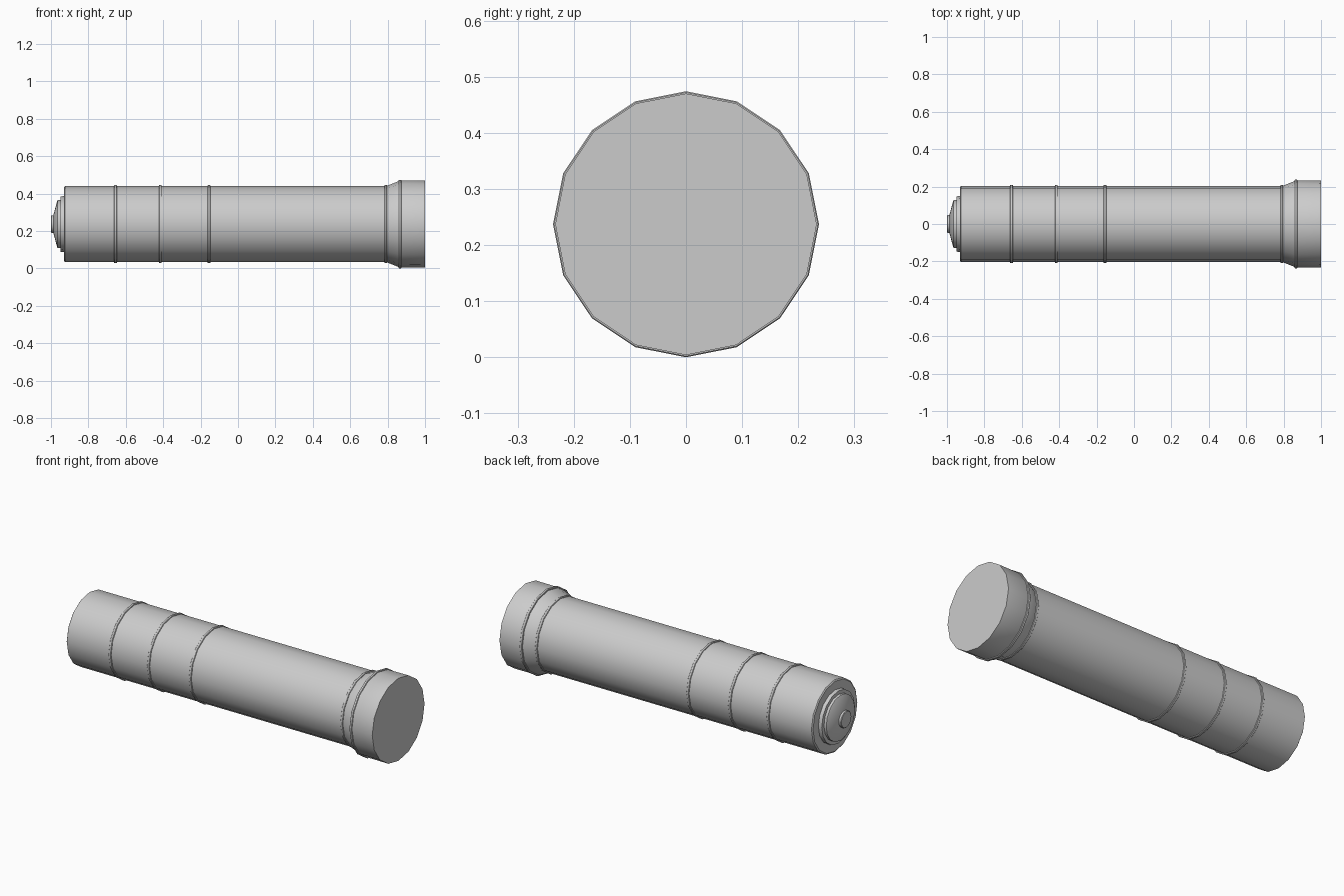
import bpy, bmesh
from math import sin, cos, pi, radians

SIDES = 16
AXIS_Z = 0.237

if "Cube" in bpy.data.objects:
    bpy.data.objects.remove(bpy.data.objects["Cube"])

grey = bpy.data.materials.new("plain grey")
grey.use_nodes = True
grey.diffuse_color = (0.6, 0.6, 0.6, 1)
grey.node_tree.nodes["Principled BSDF"].inputs["Base Color"].default_value = grey.diffuse_color


def lathe(name, profile):
    """Spin (x, radius) points around the long axis and close both ends."""
    bm = bmesh.new()
    rings = []
    for x, r in profile:
        rings.append([bm.verts.new((x, r * sin(2 * pi * i / SIDES),
                                    AXIS_Z + r * cos(2 * pi * i / SIDES)))
                      for i in range(SIDES)])
    for a, b in zip(rings, rings[1:]):
        for i in range(SIDES):
            j = (i + 1) % SIDES
            bm.faces.new((a[i], a[j], b[j], b[i]))
    bm.faces.new(rings[0])
    bm.faces.new(rings[-1])
    bmesh.ops.recalc_face_normals(bm, faces=bm.faces)
    mesh = bpy.data.meshes.new(name)
    bm.to_mesh(mesh)
    bm.free()
    mesh.materials.append(grey)
    obj = bpy.data.objects.new(name, mesh)
    bpy.context.collection.objects.link(obj)
    bpy.ops.object.select_all(action="DESELECT")
    obj.select_set(True)
    bpy.context.view_layer.objects.active = obj
    bpy.ops.object.shade_smooth_by_angle(angle=radians(30))
    return obj


# Main tube with a softened tail edge
lathe("barrel", [(-0.93, 0.197), (-0.925, 0.204), (0.8, 0.204)])

# Flared head
lathe("head", [(0.795, 0.204), (0.865, 0.232), (1.0, 0.233)])

# Raised bands around the tube and head
for i, (x, r) in enumerate([(-0.655, 0.209), (-0.415, 0.209), (-0.155, 0.209),
                            (0.79, 0.209), (0.866, 0.237)]):
    w = 0.007
    lathe(f"band_{i + 1}", [(x - w, r - 0.012), (x - w, r - 0.002), (x - w + 0.002, r),
                            (x + w - 0.002, r), (x + w, r - 0.002), (x + w, r - 0.012)])

# Stepped tail cap and push button
lathe("tail_step", [(-0.95, 0.148), (-0.92, 0.15)])
lathe("tail_cap", [(-0.986, 0.052), (-0.967, 0.123), (-0.964, 0.128), (-0.94, 0.128)])
lathe("tail_button", [(-1.0, 0.044), (-0.997, 0.047), (-0.975, 0.047)])
